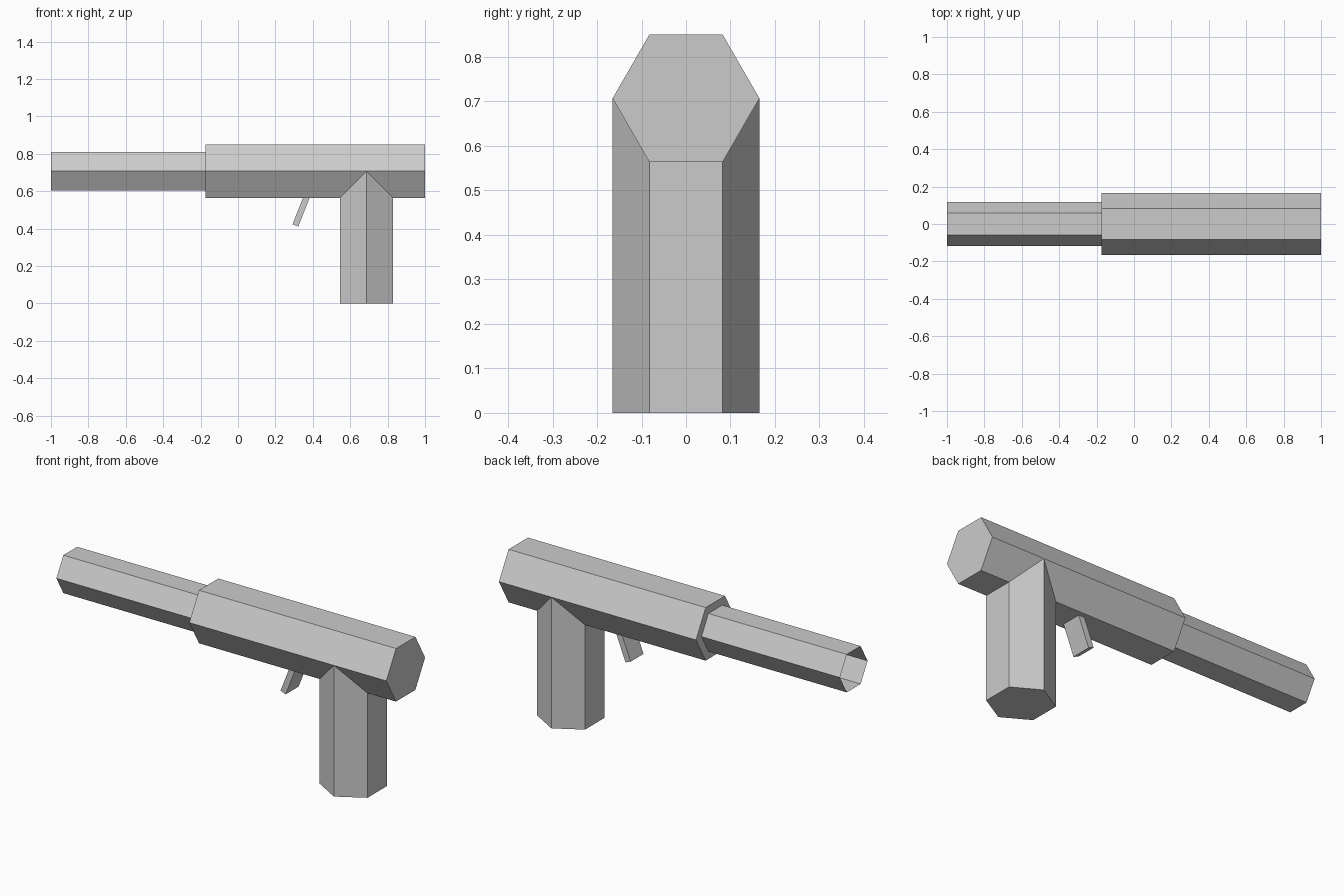
import bpy
import math

default_cube = bpy.data.objects.get("Cube")
if default_cube:
    bpy.data.objects.remove(default_cube, do_unlink=True)

# Single plain grey for every part
grey = bpy.data.materials.new("plain grey")
grey.use_nodes = True
colour = (0.6, 0.6, 0.6, 1)
grey.diffuse_color = colour
grey.node_tree.nodes["Principled BSDF"].inputs["Base Color"].default_value = colour

RADIUS = 0.165
AXIS_Z = 0.707


def finish(name):
    obj = bpy.context.object
    obj.name = name
    obj.data.materials.append(grey)
    return obj


def hex_prism(name, radius, length, location, tilt=0, fill="NGON"):
    """Six-sided prism with corners pointing to +y and -y."""
    bpy.ops.mesh.primitive_cylinder_add(
        vertices=6, radius=radius, depth=length, end_fill_type=fill,
        location=location, rotation=(0, tilt, 0))
    return finish(name)


# Body: closed prism lying along x
body_start, body_end = -0.175, 1.0
hex_prism("body", RADIUS, body_end - body_start,
          ((body_start + body_end) / 2, 0, AXIS_Z), math.pi / 2)

# Barrel: thin open tube
barrel_start = -1.0
hex_prism("barrel", 0.118, body_start - barrel_start,
          ((barrel_start + body_start) / 2, 0, AXIS_Z), math.pi / 2, "NOTHING")

# Grip: upright prism that meets the widest line of the body
hex_prism("grip", RADIUS, AXIS_Z, (0.687, 0, AXIS_Z / 2))

# Trigger: thin tilted plate running up into the body
tilt = math.radians(21.5)
length = 0.2
bpy.ops.mesh.primitive_cube_add(
    size=1, rotation=(0, tilt, 0),
    location=(0.307 + math.sin(tilt) * length / 2, 0,
              0.417 + math.cos(tilt) * length / 2))
trigger = finish("trigger")
trigger.scale = (0.033, 0.11, length)
